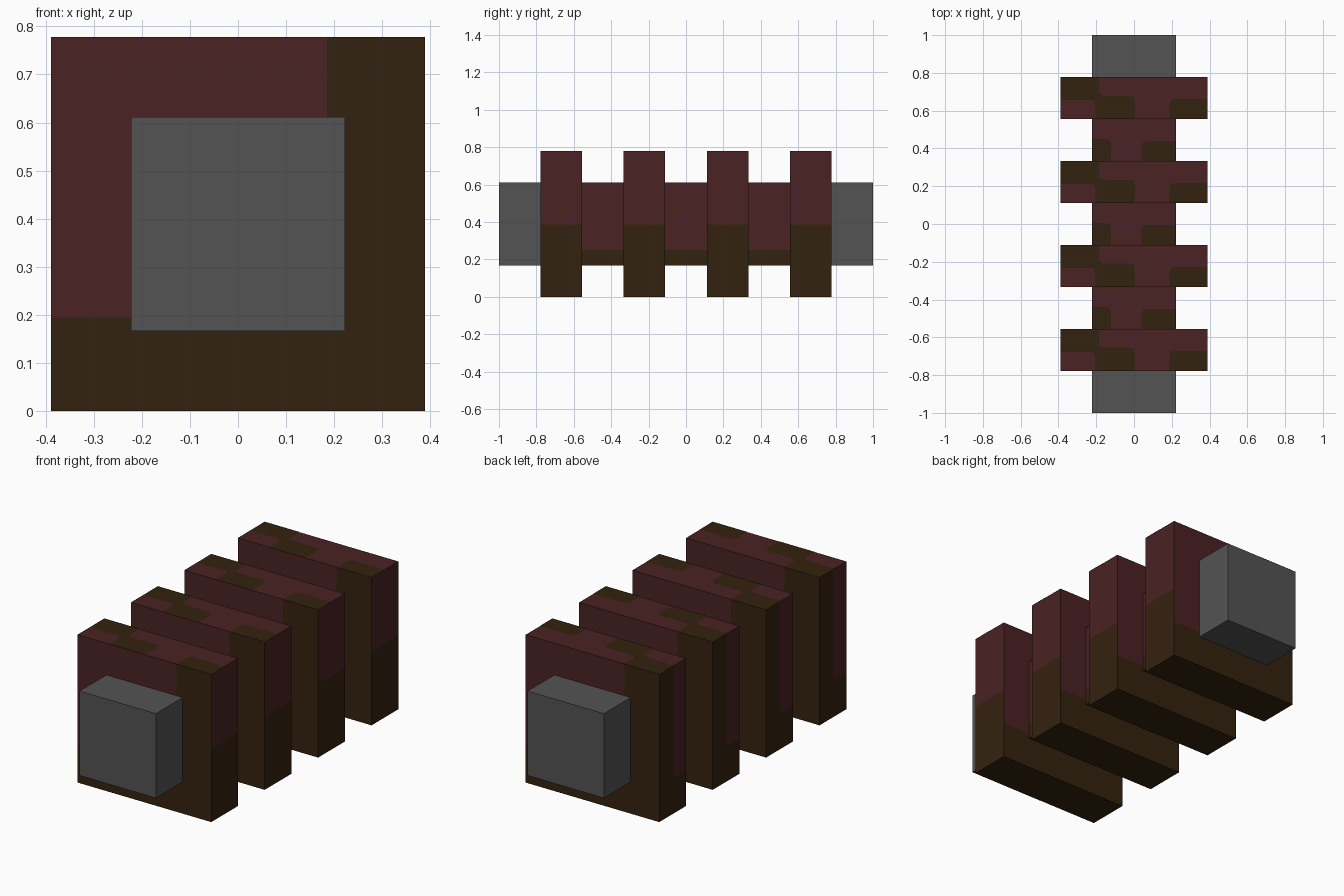
import bpy, bmesh
from mathutils import Vector, Matrix

if "Cube" in bpy.data.objects:
    bpy.data.objects.remove(bpy.data.objects["Cube"])


def material(name, rgb):
    m = bpy.data.materials.new(name)
    m.diffuse_color = (*rgb, 1)
    m.use_nodes = True
    m.node_tree.nodes["Principled BSDF"].inputs["Base Color"].default_value = m.diffuse_color
    return m


RED, BROWN = 0, 1
red = material("dark red", (0.069, 0.016, 0.0175))
brown = material("dark brown", (0.034, 0.016, 0.0045))
grey = material("grey", (0.087, 0.087, 0.087))

MID = 0.389          # height of the central axis
BIG = 0.389          # half width of a slab
SMALL = 0.2222       # half width of the core
T = 0.1111           # half length of every section
LIFT = 0.0012        # offset of painted patches


def box(hx, hy, hz):
    bm = bmesh.new()
    bmesh.ops.create_cube(bm, size=2, matrix=Matrix.Diagonal((hx, hy, hz, 1)))
    return bm


def cut(bm, axis, value):
    no = Vector([float(i == axis) for i in range(3)])
    geom = bm.verts[:] + bm.edges[:] + bm.faces[:]
    bmesh.ops.bisect_plane(bm, geom=geom, plane_co=no * value, plane_no=no)


def patch(bm, corners, place, normal, mat, hx, hy, r=0.03):
    """Painted patch whose corners are rounded unless they lie on the border."""
    pts, n = [], len(corners)
    for i, c in enumerate(corners):
        c = Vector(c)
        if abs(c.x) > hx - 1e-4 or abs(c.y) > hy - 1e-4:
            pts.append(c)
            continue
        a = c + (Vector(corners[i - 1]) - c).normalized() * r
        b = c + (Vector(corners[(i + 1) % n]) - c).normalized() * r
        for t in (0, 0.25, 0.5, 0.75, 1):
            pts.append(a * (1 - t) ** 2 + c * 2 * t * (1 - t) + b * t * t)
    f = bm.faces.new([bm.verts.new(place(p)) for p in pts])
    f.material_index = mat
    f.normal_update()
    if f.normal.dot(Vector(normal)) < 0:
        f.normal_flip()


def finish(bm, name, mats, ys):
    """One mesh, repeated along the axis."""
    me = bpy.data.meshes.new(name)
    bm.to_mesh(me)
    bm.free()
    for m in mats:
        me.materials.append(m)
    for i, y in enumerate(ys):
        ob = bpy.data.objects.new(f"{name}_{i + 1}", me)
        ob.location = (0, y, MID)
        bpy.context.collection.objects.link(ob)


UP, LEFT = (0, 0, 1), (-1, 0, 0)

# Large square slabs, two-tone
bm = box(BIG, T, BIG)
for axis, v in ((0, -0.185), (0, 0.185), (2, 0.195 - MID), (2, -0.002)):
    cut(bm, axis, v)
for f in bm.faces:
    n, c = f.normal, f.calc_center_median()
    if abs(n.y) > 0.5:       # front and back: L-shaped brown border
        dark = c.z < 0.195 - MID or c.x * -n.y > 0.185
    elif n.x > 0.5:          # right side: brown lower half
        dark = c.z < -0.002
    else:                    # left side and underside brown, top red
        dark = n.z < 0.5
    f.material_index = BROWN if dark else RED


def slab_top(p):
    return (p.x, p.y, BIG + LIFT)


patch(bm, [(-BIG, T), (-0.185, T), (-0.185, 0.012), (0.005, 0.012),
           (0.005, -T), (-0.205, -T), (-0.205, -0.01), (-BIG, -0.01)],
      slab_top, UP, BROWN, BIG, T)
patch(bm, [(0.188, -T), (0.188, -0.005), (BIG, -0.005), (BIG, -T)],
      slab_top, UP, BROWN, BIG, T)
patch(bm, [(-T, BIG), (-T, -0.2), (0, -0.2), (0, BIG)],
      lambda p: (-BIG - LIFT, p.x, p.y), LEFT, RED, T, BIG)
finish(bm, "slab", (red, brown), [T * k for k in (-6, -2, 2, 6)])

# Core sections between the slabs
bm = box(SMALL, T, SMALL)
cut(bm, 2, 0.25 - MID)
for f in bm.faces:
    f.material_index = BROWN if f.calc_center_median().z < 0.25 - MID else RED


def core_top(p):
    return (p.x, p.y, SMALL + LIFT)


patch(bm, [(-SMALL, -T), (-0.122, -T), (-0.122, 0.005), (-SMALL, 0.005)],
      core_top, UP, BROWN, SMALL, T)
patch(bm, [(0.04, -T), (0.04, -0.005), (SMALL, -0.005), (SMALL, -T)],
      core_top, UP, BROWN, SMALL, T)
finish(bm, "core", (red, brown), [T * k for k in (-4, 0, 4)])

# Plain grey end blocks
finish(box(SMALL, T, SMALL), "end_block", (grey,), [-8 * T, 8 * T])
